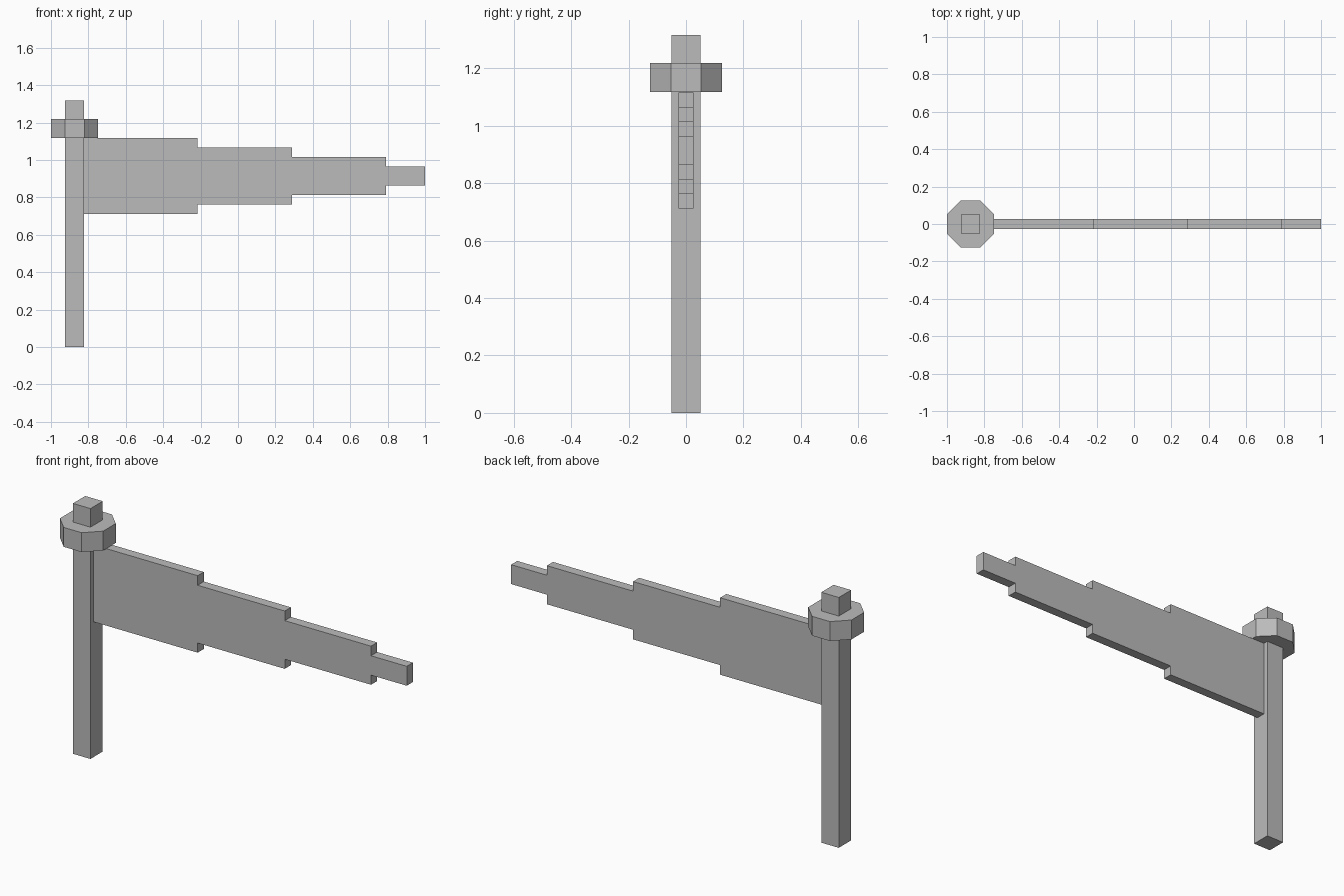
import bpy
import math

cube = bpy.data.objects.get("Cube")
if cube:
    bpy.data.objects.remove(cube, do_unlink=True)

# Single plain grey
grey = bpy.data.materials.new("plain_grey")
grey.use_nodes = True
colour = (0.5, 0.5, 0.5, 1)
grey.diffuse_color = colour
grey.node_tree.nodes["Principled BSDF"].inputs["Base Color"].default_value = colour

POLE_X = -0.874
POLE_HALF = 0.051


def finish(name):
    obj = bpy.context.object
    obj.name = obj.data.name = name
    obj.data.materials.append(grey)
    return obj


def box(name, x0, x1, half_y, z0, z1):
    bpy.ops.mesh.primitive_cube_add(size=1, location=((x0 + x1) / 2, 0, (z0 + z1) / 2))
    obj = finish(name)
    obj.scale = (x1 - x0, 2 * half_y, z1 - z0)
    bpy.ops.object.transform_apply(location=False, rotation=False, scale=True)
    return obj


# Square pole
box("pole", POLE_X - POLE_HALF, POLE_X + POLE_HALF, POLE_HALF, 0, 1.317)

# Octagonal collar with flat sides facing the axes
bpy.ops.mesh.primitive_cylinder_add(
    vertices=8, radius=0.126 / math.cos(math.pi / 8), depth=0.102,
    location=(POLE_X, 0, 1.168), rotation=(0, 0, math.pi / 8))
finish("collar")

# Banner panels, each one shorter than the last
start = POLE_X + POLE_HALF
for i, end in enumerate((-0.217, 0.29, 0.792, 1.0)):
    half_height = 0.2025 - 0.0505 * i
    box(f"banner_panel_{i + 1}", start, end, 0.0255, 0.914 - half_height, 0.914 + half_height)
    start = end
